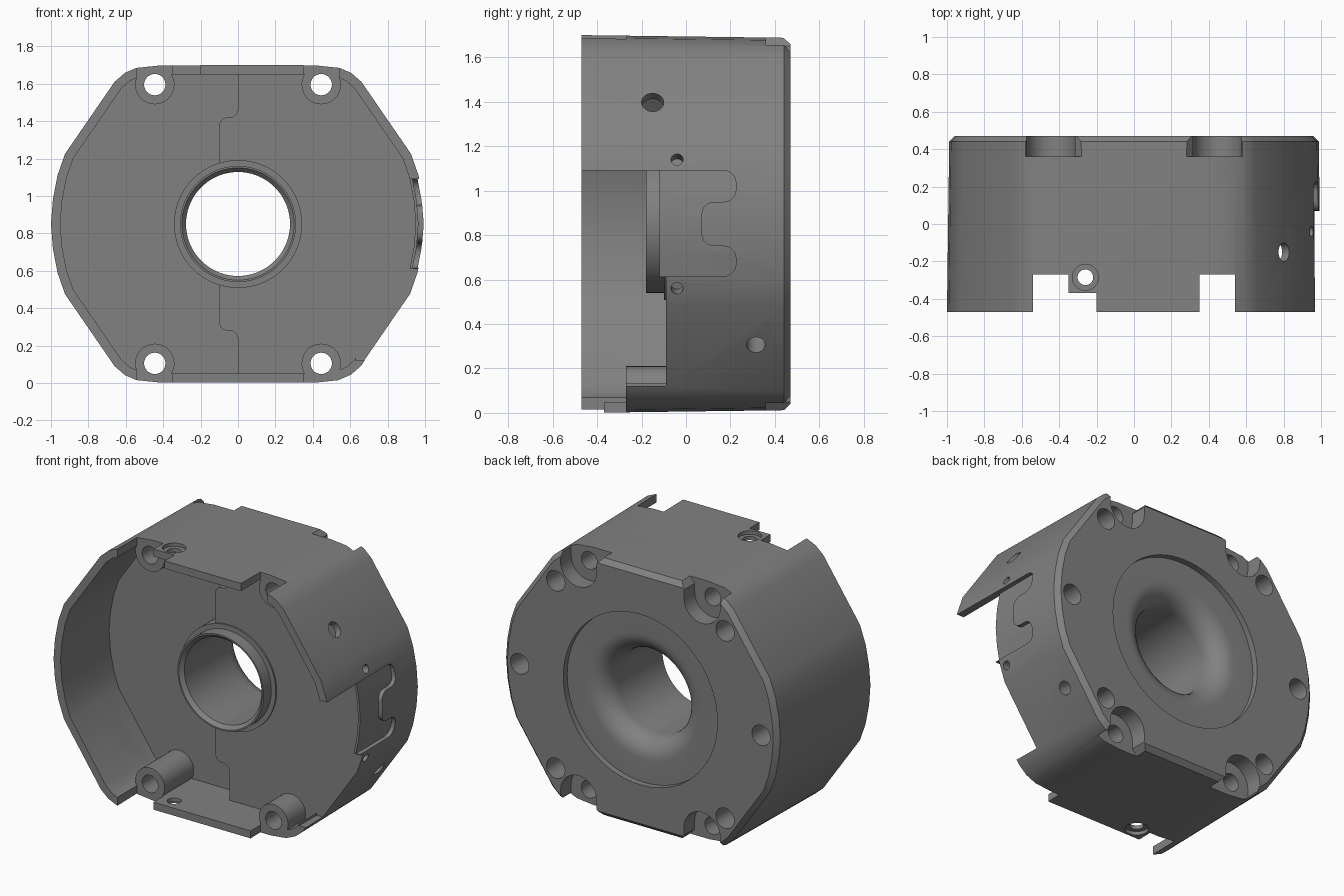
import bpy, bmesh, math
from mathutils import Vector, Matrix

if "Cube" in bpy.data.objects:
    bpy.data.objects.remove(bpy.data.objects["Cube"])

ZC = 0.85  # height of the bore axis
metal = bpy.data.materials.new("dark_grey_metal")
metal.diffuse_color = (0.22, 0.22, 0.22, 1)
metal.use_nodes = True
metal.node_tree.nodes["Principled BSDF"].inputs["Base Color"].default_value = metal.diffuse_color


def make(name, bm):
    bmesh.ops.recalc_face_normals(bm, faces=bm.faces)
    me = bpy.data.meshes.new(name)
    bm.to_mesh(me)
    bm.free()
    ob = bpy.data.objects.new(name, me)
    bpy.context.collection.objects.link(ob)
    me.materials.append(metal)
    return ob


def loft(name, rings):
    """Closed solid through rings of equal point count."""
    bm = bmesh.new()
    vs = [[bm.verts.new(p) for p in r] for r in rings]
    n = len(vs[0])
    for a, b in zip(vs, vs[1:]):
        for i in range(n):
            bm.faces.new((a[i], a[(i + 1) % n], b[(i + 1) % n], b[i]))
    bm.faces.new(vs[0])
    bm.faces.new(vs[-1])
    return make(name, bm)


def ring(pts, y):
    return [(x, y, z + ZC) for x, z in pts]


def prism(name, pts, y0, y1):
    return loft(name, [ring(pts, y0), ring(pts, y1)])


def box(name, x0, x1, y0, y1, z0, z1):
    return loft(name, [[(x0, y, z0), (x1, y, z0), (x1, y, z1), (x0, y, z1)] for y in (y0, y1)])


def circle(r, cx=0, cz=0, n=40):
    return [(cx + r * math.cos(math.tau * i / n), cz + r * math.sin(math.tau * i / n)) for i in range(n)]


def turned(name, prof, n=72):
    """Solid of revolution round the bore axis, profile as (radius, y)."""
    return loft(name, [ring(circle(r, n=n), y) for r, y in prof])


def drill(name, at, normal, r, inward, outward=0.1):
    bm = bmesh.new()
    d = Vector(normal).normalized()
    mid = Vector(at) + d * (outward - inward) / 2
    m = Matrix.Translation(mid) @ d.to_track_quat('Z', 'Y').to_matrix().to_4x4()
    bmesh.ops.create_cone(bm, cap_ends=True, segments=28, radius1=r, radius2=r,
                          depth=inward + outward, matrix=m)
    return make(name, bm)


def cut(ob, tools, op='DIFFERENCE'):
    for t in tools:
        m = ob.modifiers.new("cut", 'BOOLEAN')
        m.operation, m.solver, m.object = op, 'EXACT', t
        me = bpy.data.meshes.new_from_object(ob.evaluated_get(bpy.context.evaluated_depsgraph_get()))
        ob.modifiers.clear()
        ob.data = me
        bpy.data.objects.remove(t)
    return ob


def inset(pts, d):
    """Move each edge of a counter-clockwise convex outline inward by d."""
    out, n = [], len(pts)
    for i in range(n):
        a, b, c = (Vector(pts[(i + k) % n]) for k in (-1, 0, 1))
        e, f = (b - a).normalized(), (c - b).normalized()
        n1, n2 = Vector((-e.y, e.x)), Vector((-f.y, f.x))
        out.append(tuple(b + (n1 + n2) * d / (1 + n1.dot(n2))))
    return out


def rounded(pts, r, k=5):
    out, n = [], len(pts)
    for i in range(n):
        a, b, c = (Vector(pts[(i + j) % n]) for j in (-1, 0, 1))
        p, q = b + (a - b).normalized() * r, b + (c - b).normalized() * r
        o = p + q - b
        for j in range(k + 1):
            t = math.pi / 2 * j / k
            out.append(tuple(o + (p - o) * math.cos(t) + (q - o) * math.sin(t)))
    return out


# outer outline, built from one quadrant
quad = [(1, 0), (0.99, 0.13), (0.965, 0.26), (0.925, 0.375), (0.66, 0.76),
        (0.605, 0.808), (0.535, 0.838), (0.42, 0.85)]
half = quad + [(-x, z) for x, z in reversed(quad)]
outline = half + [(x, -z) for x, z in reversed(half[1:-1])]
corners = [(sx * 0.445, sz * 0.745) for sx in (-1, 1) for sz in (-1, 1)]

# main block with slight draft and chamfered back edge
housing = loft("housing", [ring(outline, -0.47), ring(inset(outline, 0.012), 0.44),
                           ring(inset(outline, 0.042), 0.47)])

# cavity with a stepped floor, leaving the corner posts and the centre sleeve standing
inner = inset(outline, 0.05)


def hollow(name, depth):
    c = prism(name, inner, -0.7, depth)
    posts = [prism("post", circle(0.105, x, z), -0.27, 0.3) for x, z in corners]
    # webs tying each post to the outer wall
    webs = [box("web", min(x, x * 1.12), max(x, x * 1.12), -0.27, 0.3,
                ZC + min(z, z * 1.2), ZC + max(z, z * 1.2)) for x, z in corners]
    sleeve = turned("sleeve", [(0.31, -0.18), (0.31, -0.1), (0.342, -0.1), (0.342, 0.2)])
    return cut(c, posts + webs + [sleeve])


deep = hollow("deep_cavity", 0.03)
left = rounded([(0, 1), (-1.3, 1), (-1.3, -1), (0, -1), (0, -0.57), (-0.1, -0.57),
                (-0.1, 0.57), (0, 0.57)], 0.045)
cut(deep, [prism("left_floor", left, -0.9, 0.2)], 'INTERSECT')
cut(housing, [hollow("shallow_cavity", -0.09), deep])

# bore, flared mouth and round recess in the back
bore = [(0.30, -0.8), (0.30, -0.18), (0.278, -0.155), (0.278, 0.3)]
bore += [(0.408 - 0.13 * math.cos(t), 0.3 + 0.13 * math.sin(t))
         for t in (math.pi / 2 * i / 8 for i in range(1, 9))]
bore += [(0.555, 0.43), (0.555, 0.6)]
cut(housing, [turned("bore", bore)])

# corner through holes with open pockets in the back
for x, z in corners:
    s = math.copysign(1, z)
    pocket = [(x - 0.13, 0.745 * s), (x - 0.13, 0.80 * s), (x - 0.19, 0.87 * s),
              (x + 0.19, 0.87 * s), (x + 0.13, 0.80 * s), (x + 0.13, 0.745 * s)]
    cut(housing, [prism("hole", circle(0.057, x, z), -0.8, 0.7),
                  prism("pocket", circle(0.13, x, z), 0.36, 0.7),
                  prism("pocket_mouth", pocket, 0.36, 0.7)])

# six blind screw holes in the back
for x, z in [(-0.87, 0), (0.87, 0)] + [(a * 0.61, b * 0.61) for a in (-1, 1) for b in (-1, 1)]:
    cut(housing, [drill("screw_hole", (x, 0.47, z + ZC), (0, 1, 0), 0.066, 0.25)])

# notches along the front rim: top, bottom, then the open right side
cut(housing, [box("notch", *b) for b in (
    (-0.54, -0.35, -0.8, -0.27, 1.45, 1.9), (-0.36, -0.2, -0.8, -0.37, 1.45, 1.9),
    (0.35, 0.54, -0.8, -0.27, 1.45, 1.9),
    (-0.54, -0.35, -0.8, -0.27, -0.2, 0.25), (-0.36, 0.36, -0.8, -0.37, -0.2, 0.25),
    (0.35, 1.2, -0.8, -0.27, -0.2, 0.25),
    (0.63, 1.2, -0.8, -0.09, 0.12, 0.61), (0.6, 1.2, -0.8, -0.12, 0.6, 1.09))])

# shallow forked clip recess on the right wall
fork = rounded([(-0.4, 1.09), (0.225, 1.09), (0.225, 0.95), (0.07, 0.95), (0.07, 0.75),
                (0.225, 0.75), (0.225, 0.615), (-0.4, 0.615)], 0.055)
clip = loft("clip_recess", [[(x, y, z) for y, z in fork] for x in (0.7, 1.2)])
core = inset(outline, 0.035)
cut(clip, [prism("core", core, -0.9, 0.9)])
cut(housing, [clip])

# side holes on the right wall
cut(housing, [
    drill("upper_side_hole", (0.805, -0.15, ZC + 0.55), (0.824, 0, 0.567), 0.05, 0.15),
    drill("lower_side_hole", (0.805, 0.315, ZC - 0.55), (0.824, 0, -0.567), 0.042, 0.15),
    drill("upper_pin_hole", (0.95, -0.04, ZC + 0.29), (0.96, 0, 0.28), 0.027, 0.08),
    drill("lower_pin_hole", (0.95, -0.04, ZC - 0.29), (0.96, 0, -0.28), 0.027, 0.08)])

# countersunk screw holes in the top and bottom tabs
for s in (-1, 1):
    at = (-0.26, -0.285, ZC + s * 0.85)
    cut(housing, [drill("countersink", at, (0, 0, s), 0.07, 0.025),
                  drill("tab_hole", at, (0, 0, s), 0.042, 0.1)])

# smooth curved areas, keep edges sharp
bpy.context.view_layer.objects.active = housing
housing.select_set(True)
bpy.ops.object.shade_smooth_by_angle(angle=math.radians(25))
